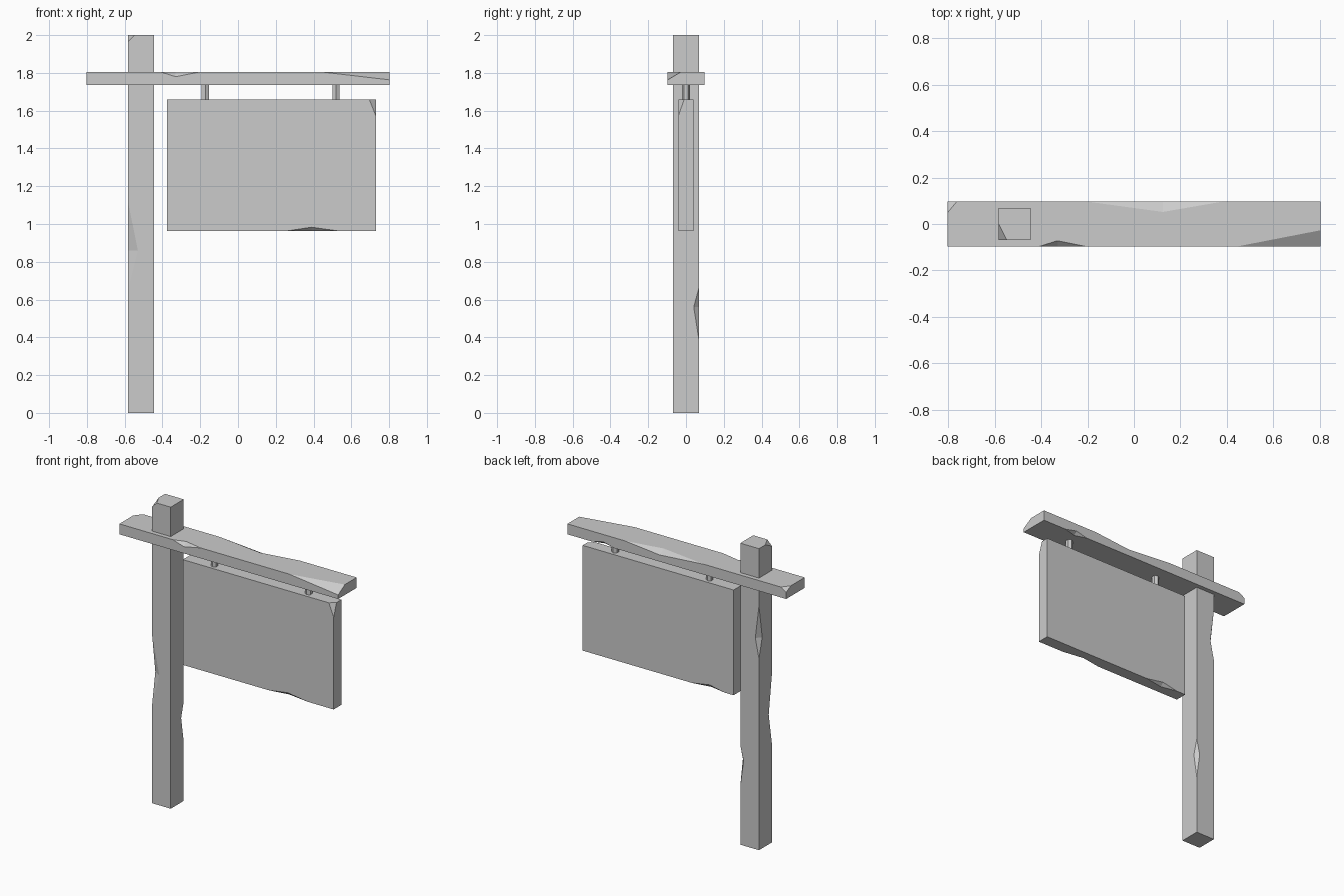
import bpy, bmesh
from mathutils import Vector

if "Cube" in bpy.data.objects:
    bpy.data.objects.remove(bpy.data.objects["Cube"])


def new_object(name, bm):
    bmesh.ops.recalc_face_normals(bm, faces=bm.faces)
    mesh = bpy.data.meshes.new(name)
    bm.to_mesh(mesh)
    bm.free()
    obj = bpy.data.objects.new(name, mesh)
    bpy.context.collection.objects.link(obj)
    return obj


def tetra(points, pivot):
    # chip cutter, enlarged about a point on its cutting planes
    bm = bmesh.new()
    v = [bm.verts.new(pivot + (p - pivot) * 1.6) for p in points]
    for f in ((0, 1, 2), (0, 1, 3), (0, 2, 3), (1, 2, 3)):
        bm.faces.new([v[i] for i in f])
    return new_object("chip_cutter", bm)


def corner_chip(box, signs, depth):
    # signs pick the corner, depth is the cut length along x, y, z
    c = Vector([box[1][i] if signs[i] > 0 else box[0][i] for i in range(3)])
    pts = []
    for i in range(3):
        p = c.copy()
        p[i] -= signs[i] * depth[i]
        pts.append(p)
    return tetra([c] + pts, sum(pts, Vector()) / 3)


def edge_chip(box, axis, signs, start, apex, end, depth):
    # signs and depth follow the two other axes, in x, y, z order
    others = [i for i in range(3) if i != axis]

    def on_edge(t, push=None):
        p = Vector((0, 0, 0))
        p[axis] = t
        for k, i in enumerate(others):
            p[i] = box[1][i] if signs[k] > 0 else box[0][i]
            if k == push:
                p[i] -= signs[k] * depth[k]
        return p

    m1, m2 = on_edge(apex, 0), on_edge(apex, 1)
    return tetra([on_edge(start), on_edge(end), m1, m2], (m1 + m2) / 2)


def chipped_box(name, box, cutters):
    lo, hi = map(Vector, box)
    bm = bmesh.new()
    bmesh.ops.create_cube(bm, size=1)
    bmesh.ops.scale(bm, vec=hi - lo, verts=bm.verts)
    bmesh.ops.translate(bm, vec=(lo + hi) / 2, verts=bm.verts)
    obj = new_object(name, bm)
    bpy.context.view_layer.objects.active = obj
    for cutter in cutters:
        mod = obj.modifiers.new("chip", 'BOOLEAN')
        mod.operation, mod.solver, mod.object = 'DIFFERENCE', 'EXACT', cutter
        bpy.ops.object.modifier_apply(modifier=mod.name)
        bpy.data.objects.remove(cutter)
    return obj


X, Y, Z = 0, 1, 2

# upright post
post = ((-0.583, -0.068, 0), (-0.446, 0.068, 2))
chipped_box("post", post, [
    corner_chip(post, (-1, -1, 1), (0.035, 0.07, 0.035)),
    edge_chip(post, Z, (-1, -1), 0.65, 0.86, 1.12, (0.053, 0.034)),
    edge_chip(post, Z, (1, 1), 0.39, 0.56, 0.66, (0.024, 0.027)),
    edge_chip(post, Z, (-1, 1), 1.27, 1.40, 1.62, (0.027, 0.034)),
])

# horizontal arm
arm = ((-0.803, -0.097, 1.736), (0.803, 0.097, 1.805))
chipped_box("arm", arm, [
    edge_chip(arm, X, (-1, 1), -0.41, -0.33, -0.205, (0.025, 0.025)),
    corner_chip(arm, (1, -1, 1), (0.36, 0.07, 0.042)),
    edge_chip(arm, X, (1, 1), -0.205, 0.125, 0.385, (0.045, 0.025)),
    corner_chip(arm, (-1, 1, 1), (0.04, 0.048, 0.025)),
    edge_chip(arm, X, (1, -1), 0.46, 0.54, 0.63, (0.025, 0.02)),
])

# hanging sign board
board = ((-0.377, -0.04, 0.962), (0.73, 0.04, 1.66))
chipped_box("sign_board", board, [
    corner_chip(board, (1, -1, 1), (0.035, 0.03, 0.088)),
    edge_chip(board, X, (-1, -1), 0.25, 0.39, 0.54, (0.022, 0.021)),
    edge_chip(board, X, (1, -1), -0.31, -0.20, -0.07, (0.022, 0.022)),
])

# six-sided hangers between arm and board
for side, x in (("left", -0.173), ("right", 0.519)):
    bm = bmesh.new()
    bmesh.ops.create_cone(bm, cap_ends=True, segments=6,
                          radius1=0.022, radius2=0.022, depth=0.09)
    bmesh.ops.translate(bm, vec=(x, 0, 1.698), verts=bm.verts)
    new_object(side + "_hanger", bm)
